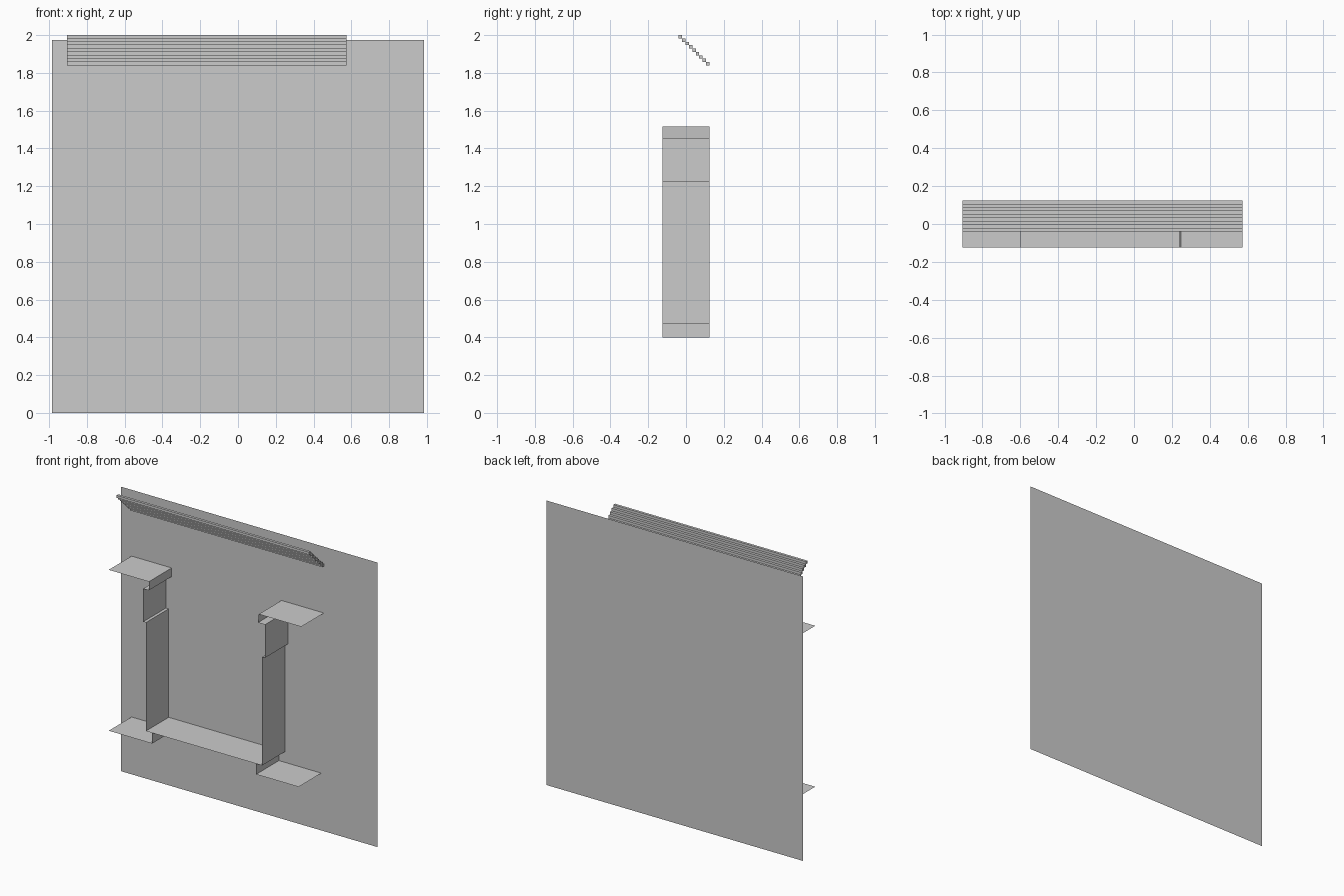
import bpy

if "Cube" in bpy.data.objects:
    bpy.data.objects.remove(bpy.data.objects["Cube"])

HALF = 0.125  # half depth along y


def mesh_object(name, verts, faces):
    mesh = bpy.data.meshes.new(name)
    mesh.from_pydata(verts, [], faces)
    mesh.update()
    obj = bpy.data.objects.new(name, mesh)
    bpy.context.collection.objects.link(obj)
    return obj


def sheet(name, profile):
    """Thin folded sheet: an open x-z profile swept along y."""
    verts = [(x, y, z) for x, z in profile for y in (-HALF, HALF)]
    faces = [(2 * i, 2 * i + 1, 2 * i + 3, 2 * i + 2) for i in range(len(profile) - 1)]
    return mesh_object(name, verts, faces)


# Back panel: single flat sheet behind everything
mesh_object("back_panel",
            [(-0.985, HALF, 0), (0.985, HALF, 0), (0.985, HALF, 1.975), (-0.985, HALF, 1.975)],
            [(0, 1, 2, 3)])

# Stepped U channel with top flanges
sheet("u_channel", [
    (-0.905, 1.515), (-0.597, 1.515), (-0.597, 1.455), (-0.641, 1.455),
    (-0.641, 1.225), (-0.62, 1.225), (-0.62, 0.472),
    (0.273, 0.472), (0.273, 1.225), (0.295, 1.225),
    (0.295, 1.455), (0.241, 1.455), (0.247, 1.515), (0.573, 1.515)])

# Lower flanges hanging under the channel floor
sheet("lower_flange_left", [(-0.905, 0.398), (-0.572, 0.398), (-0.572, 0.472)])
sheet("lower_flange_right", [(0.227, 0.472), (0.227, 0.398), (0.553, 0.398)])

# Sloping row of long square bars, stepping down toward the panel
COUNT = 9
dy, dz = 0.165 / COUNT, 0.16 / COUNT
bpy.ops.mesh.primitive_cube_add(size=1, location=(-0.166, -0.04 + dy / 2, 2.0 - dz / 2))
bars = bpy.context.object
bars.name = "sloped_bars"
bars.scale = (1.479, dy, dz)
bpy.ops.object.transform_apply(location=False, rotation=False, scale=True)
array = bars.modifiers.new("steps", 'ARRAY')
array.count = COUNT
array.use_relative_offset = False
array.use_constant_offset = True
array.constant_offset_displace = (0, dy, -dz)
